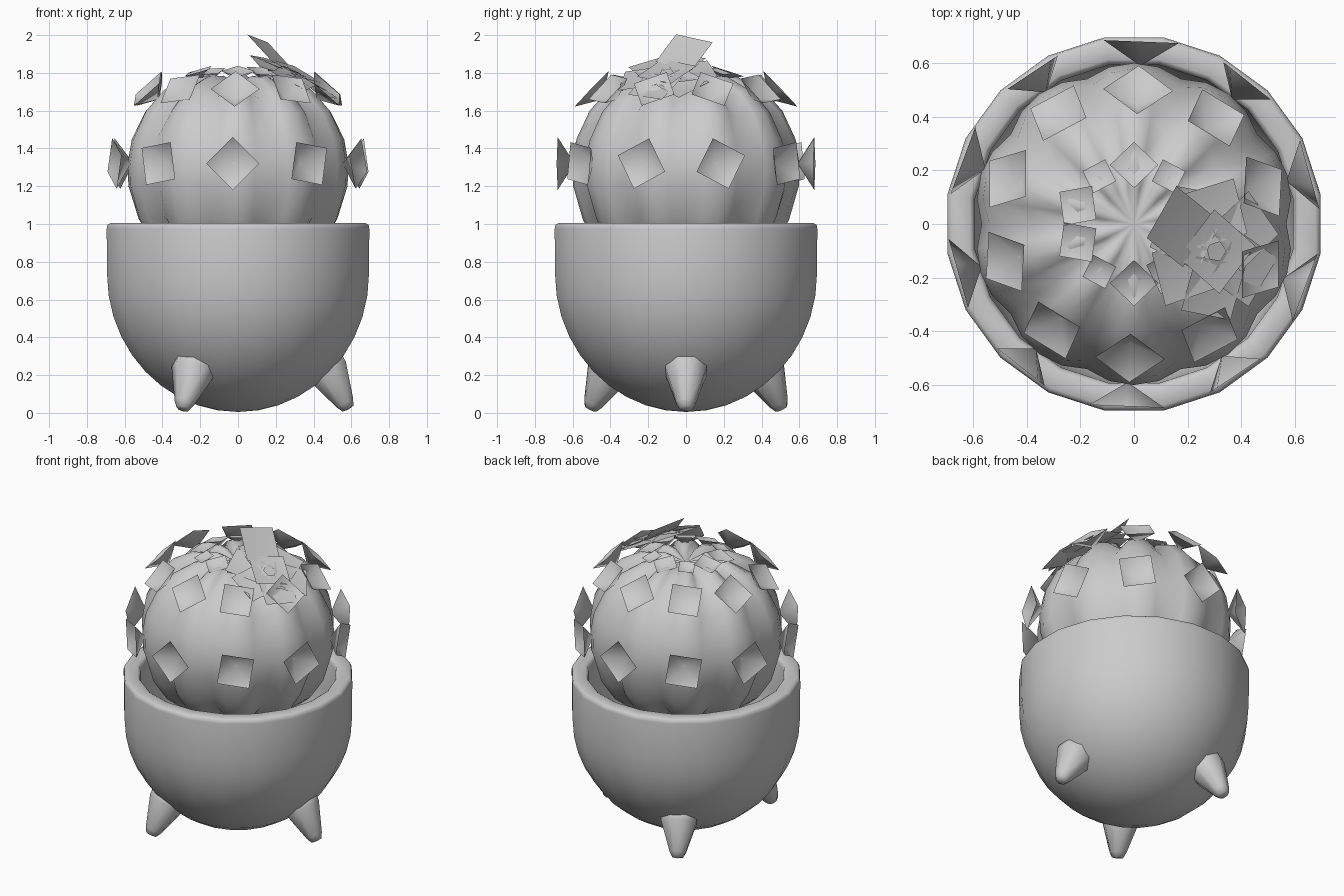
import bpy, bmesh, math
from mathutils import Vector, Matrix

cube = bpy.data.objects.get("Cube")
if cube:
    bpy.data.objects.remove(cube)

grey = bpy.data.materials.new("plain grey")
grey.use_nodes = True
GREY = (0.6, 0.6, 0.6, 1)
grey.diffuse_color = GREY
grey.node_tree.nodes["Principled BSDF"].inputs["Base Color"].default_value = GREY


def finish(bm, name):
    """Turn a bmesh into a smooth-shaded object."""
    mesh = bpy.data.meshes.new(name)
    bm.to_mesh(mesh)
    bm.free()
    mesh.materials.append(grey)
    obj = bpy.data.objects.new(name, mesh)
    bpy.context.collection.objects.link(obj)
    mesh.shade_smooth()
    return obj


def lathe(name, profile, sides, turn=0, rib=0):
    """Revolve (radius, height) points; rib presses in a valley every fourth column."""
    bm = bmesh.new()
    middle = 1.3
    rings = []
    for r, z in profile:
        depth = rib * (1 + 3 * abs(z - middle)) * min(1, r * 5)
        ring = []
        for i in range(sides):
            a = turn + math.tau * i / sides
            k = 1 - depth * (0, 0.25, 1, 0.25)[i % 4]
            ring.append(bm.verts.new((r * k * math.cos(a), r * k * math.sin(a),
                                      middle + (z - middle) * k)))
        rings.append(ring)
    for low, high in zip(rings, rings[1:]):
        for i in range(sides):
            j = (i + 1) % sides
            bm.faces.new((low[i], low[j], high[j], high[i]))
    bmesh.ops.remove_doubles(bm, verts=bm.verts, dist=0.0005)
    bmesh.ops.recalc_face_normals(bm, faces=bm.faces)
    return finish(bm, name)


def frame(centre, normal, roll):
    """Matrix whose z follows normal and whose y leans upward."""
    z = Vector(normal).normalized()
    x = Vector((0, 0, 1)).cross(z).normalized()
    rot = Matrix((x, z.cross(x), z)).transposed().to_4x4()
    return Matrix.Translation(centre) @ rot @ Matrix.Rotation(roll, 4, 'Z')


def spine(name, centre, normal, roll, size, depth):
    """Square cup, open outward, with its point inward."""
    bm = bmesh.new()
    place = frame(centre, normal, roll)
    tip = bm.verts.new(place @ Vector((0, 0, -depth)))
    base = [bm.verts.new(place @ Vector(c)) for c in
            ((size, 0, 0), (0, size, 0), (-size, 0, 0), (0, -size, 0))]
    for i in range(4):
        bm.faces.new((base[i], base[(i + 1) % 4], tip))
    return finish(bm, name)


# Bowl: rounded outside, softened rim, hollow inside
outer = [(0.702 * math.sin(t * math.pi / 20), 0.005 + 0.73 * (1 - math.cos(t * math.pi / 20)))
         for t in range(11)]
rim = [(0.704, 0.975), (0.7, 0.995), (0.685, 1.004), (0.62, 1.004), (0.607, 0.995), (0.6, 0.975)]
inner = [(r * 0.85, 0.12 + z * 0.86) for r, z in reversed(outer)]
lathe("pot", outer + rim + inner, 20, math.pi / 20)

# Ribbed body
body = [(0, 0.7), (0.3, 0.76), (0.46, 0.89), (0.545, 1.02), (0.597, 1.2), (0.6, 1.32),
        (0.58, 1.45), (0.51, 1.6), (0.41, 1.71), (0.27, 1.78), (0.13, 1.785), (0, 1.74)]
lathe("ribbed_body", body, 40, -math.pi / 2, rib=0.05)

# Rows of spines: radius, height, elevation of facing, size, depth, turn
rows = {"lower": (0.68, 1.32, 0, 0.14, 0.09, -0.04),
        "middle": (0.5, 1.715, 44, 0.13, 0.08, -0.03),
        "upper": (0.22, 1.81, 72, 0.09, 0.05, 0)}
for row, (r, z, lift, size, depth, turn) in rows.items():
    e = math.radians(lift)
    for k in range(10):
        step = math.tau * k / 10
        a = step + turn - math.pi / 2
        d = Vector((math.cos(a), math.sin(a), 0))
        scale = 0.75 if row == "upper" and k in (4, 6, 9) else 1
        spine(f"{row}_spine_{k + 1}", d * r + Vector((0, 0, z)),
              d * math.cos(e) + Vector((0, 0, math.sin(e))),
              step, size * scale, depth * scale)

# Flower: a ring of thin petals leaning with the body
heart = Vector((0.3, -0.1, 1.79))
facing = Vector((0.42, -0.13, 0.88)).normalized()
tilt = frame(heart, facing, 0).to_3x3()
for k in range(6):
    a = math.tau * k / 6 + 0.3
    out = tilt @ Vector((math.cos(a), math.sin(a), 0))
    spine(f"petal_{k + 1}", heart + out * 0.14, facing + out * 0.12,
          a + math.pi / 4, 0.15, 0.02)
spine("flower_centre", heart + facing * 0.02, facing, 0.4, 0.16, 0.02)

# One raised petal standing above the others
spine("raised_petal", (0.17, -0.01, 1.91), (0.64, -0.2, 0.74), 0.5, 0.16, 0.01)

# Three tapered feet
for k in range(3):
    foot = lathe(f"foot_{k + 1}", [(0, 0), (0.035, 0.005), (0.054, 0.04), (0.118, 0.23),
                                   (0.118, 0.3), (0, 0.33)], 8, math.pi / 8)
    a = math.tau * k / 3
    foot.matrix_world = (Matrix.Rotation(a, 4, 'Z') @ Matrix.Translation((0.585, 0, 0.018))
                         @ Matrix.Rotation(-0.5, 4, 'Y'))
